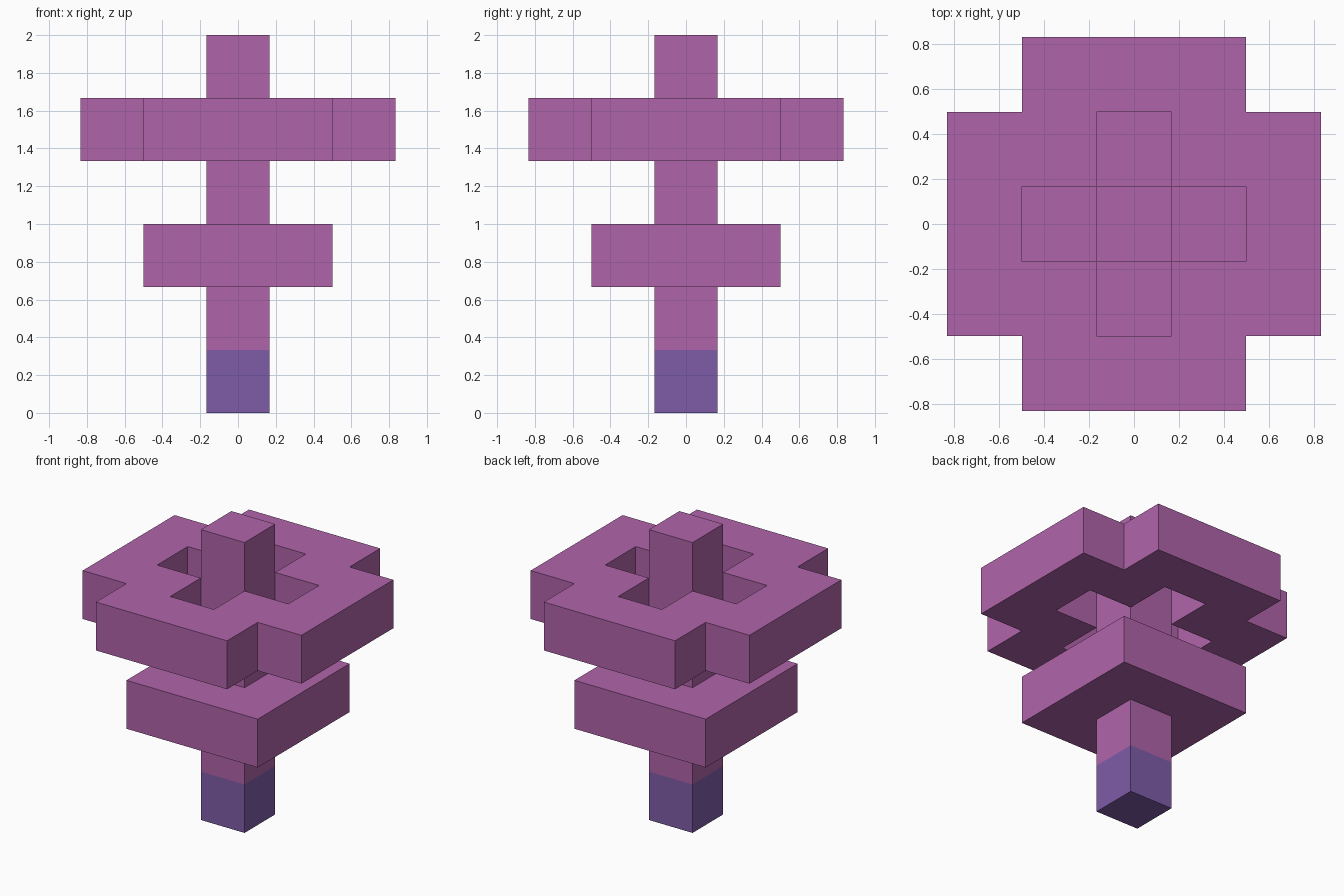
import bpy
import bmesh

old = bpy.data.objects.get("Cube")
if old:
    bpy.data.objects.remove(old, do_unlink=True)

U = 1 / 3  # the block unit


def make_material(name, rgb):
    mat = bpy.data.materials.new(name)
    mat.use_nodes = True
    color = (*rgb, 1.0)
    mat.diffuse_color = color
    mat.node_tree.nodes["Principled BSDF"].inputs["Base Color"].default_value = color
    return mat


def finish(bm, name, mat):
    bmesh.ops.recalc_face_normals(bm, faces=bm.faces)
    mesh = bpy.data.meshes.new(name)
    bm.to_mesh(mesh)
    bm.free()
    mesh.materials.append(mat)
    obj = bpy.data.objects.new(name, mesh)
    bpy.context.collection.objects.link(obj)
    return obj


def block(name, width, bottom, top, mat):
    """Square block centred on the z axis, measured in units."""
    bm = bmesh.new()
    bmesh.ops.create_cube(bm, size=1)
    for v in bm.verts:
        v.co.x *= width * U
        v.co.y *= width * U
        v.co.z = (top if v.co.z > 0 else bottom) * U
    return finish(bm, name, mat)


def plus_outline(reach, half):
    """Twelve corners of a plus, one quarter turned four times."""
    points = []
    for x, y in [(reach, -half), (reach, half), (half, half)]:
        points.append((x, y))
    outline = []
    for _ in range(4):
        outline += points
        points = [(-y, x) for x, y in points]
    return outline


def plus_ring(name, outer, inner, bottom, top, mat):
    """Plus-shaped slab with a plus-shaped hole through it."""
    bm = bmesh.new()
    loops = []
    for outline, z in [(outer, bottom), (outer, top), (inner, top), (inner, bottom)]:
        loops.append([bm.verts.new((x * U, y * U, z * U)) for x, y in outline])
    count = len(outer)
    for a, b in zip(loops, loops[1:] + loops[:1]):
        for i in range(count):
            j = (i + 1) % count
            bm.faces.new((a[i], a[j], b[j], b[i]))
    return finish(bm, name, mat)


pink = make_material("orchid_pink", (0.434, 0.127, 0.402))
violet = make_material("stem_violet", (0.209, 0.107, 0.392))

# Stem and lower slab
block("stem_base", 1, 0, 1, violet)
block("lower_stem", 1, 1, 2, pink)
block("lower_slab", 3, 2, 3, pink)
block("upper_stem", 1, 3, 6, pink)

# Wide ring around the upper stem
plus_ring("upper_ring", plus_outline(2.5, 1.5), plus_outline(1.5, 0.5), 4, 5, pink)
